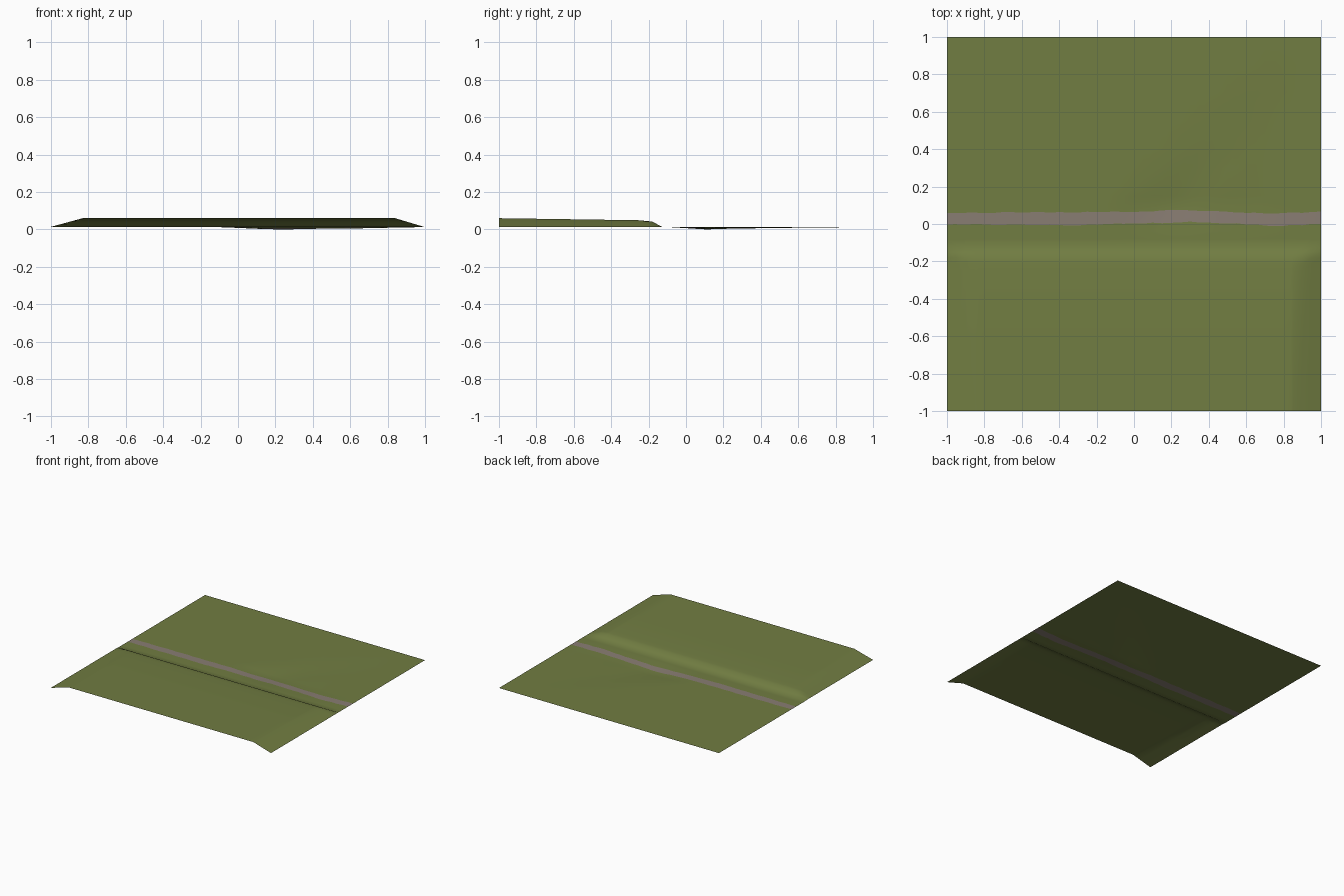
import bpy
import random

if "Cube" in bpy.data.objects:
    bpy.data.objects.remove(bpy.data.objects["Cube"])

random.seed(4)
BASE = 0.012


def mat(name, col):
    m = bpy.data.materials.new(name)
    m.diffuse_color = (*col, 1)
    m.use_nodes = True
    m.node_tree.nodes["Principled BSDF"].inputs["Base Color"].default_value = m.diffuse_color
    return m


def lerp_table(t, pts):
    if t <= pts[0][0]:
        return pts[0][1]
    for (a, va), (b, vb) in zip(pts, pts[1:]):
        if t <= b:
            return va + (vb - va) * (t - a) / (b - a)
    return pts[-1][1]


# Raised field in front: profiles across x and along y
SIDE = [(-1, 0.002), (-0.83, 0.048), (0.84, 0.048), (1, 0)]
BANK = [(-1, 0.048), (-0.25, 0.037), (-0.18, 0.030), (-0.125, 0)]
# Shallow hollow behind the path
DIP_X = [(-0.1, 0), (0.15, 0.9), (0.25, 1), (0.4, 0.7), (0.62, 0.55), (0.95, 0)]
DIP_Y = [(-0.08, 0), (0.07, 0.8), (0.11, 1), (0.2, 0.75), (0.4, 0.45), (0.85, 0)]


def height(x, y):
    rise = max(0, min(lerp_table(x, SIDE), lerp_table(y, BANK)))
    # The hollow fans out toward the back right corner
    t = max(0, min(0.95, (y - 0.1) / 0.9))
    fan = (x - t) / (1 - t)
    return BASE + rise - 0.012 * lerp_table(fan, DIP_X) * lerp_table(y, DIP_Y)


# Path edges, gently wandering
LOW = [(-1, 0.0), (-0.3, -0.008), (0, 0.003), (0.3, 0.01), (0.6, 0), (0.75, -0.01), (1, 0)]
HIGH = [(-1, 0.06), (0, 0.065), (0.25, 0.077), (0.45, 0.067), (0.75, 0.056), (1, 0.064)]

xs = sorted({round(-1 + i * 0.05, 3) for i in range(41)} | {-0.83, 0.84})
front_rows = [-1, -0.6, -0.25, -0.21, -0.18, -0.15, -0.125, -0.08, -0.04]
back_rows = [0.11, 0.15, 0.2, 0.3, 0.4, 0.55, 0.7, 0.85, 1]
n_front = len(front_rows)

verts = []
for x in xs:
    low = lerp_table(x, LOW) + random.uniform(-0.003, 0.003)
    high = lerp_table(x, HIGH) + random.uniform(-0.003, 0.003)
    for y in front_rows + [low, high] + back_rows:
        verts.append((x, y, height(x, y)))

rows = n_front + 2 + len(back_rows)
faces, path_faces = [], []
for i in range(len(xs) - 1):
    for j in range(rows - 1):
        a = i * rows + j
        faces.append((a, a + rows, a + rows + 1, a + 1))
        path_faces.append(1 if j == n_front else 0)

# One open sheet: grass with the path as its own band of faces
mesh = bpy.data.meshes.new("grass_terrain")
mesh.from_pydata(verts, [], faces)
mesh.materials.append(mat("grass green", (0.165, 0.205, 0.054)))
mesh.materials.append(mat("path mauve grey", (0.25, 0.205, 0.17)))
for p, m in zip(mesh.polygons, path_faces):
    p.material_index = m
    p.use_smooth = True
terrain = bpy.data.objects.new("grass_terrain", mesh)
bpy.context.collection.objects.link(terrain)
